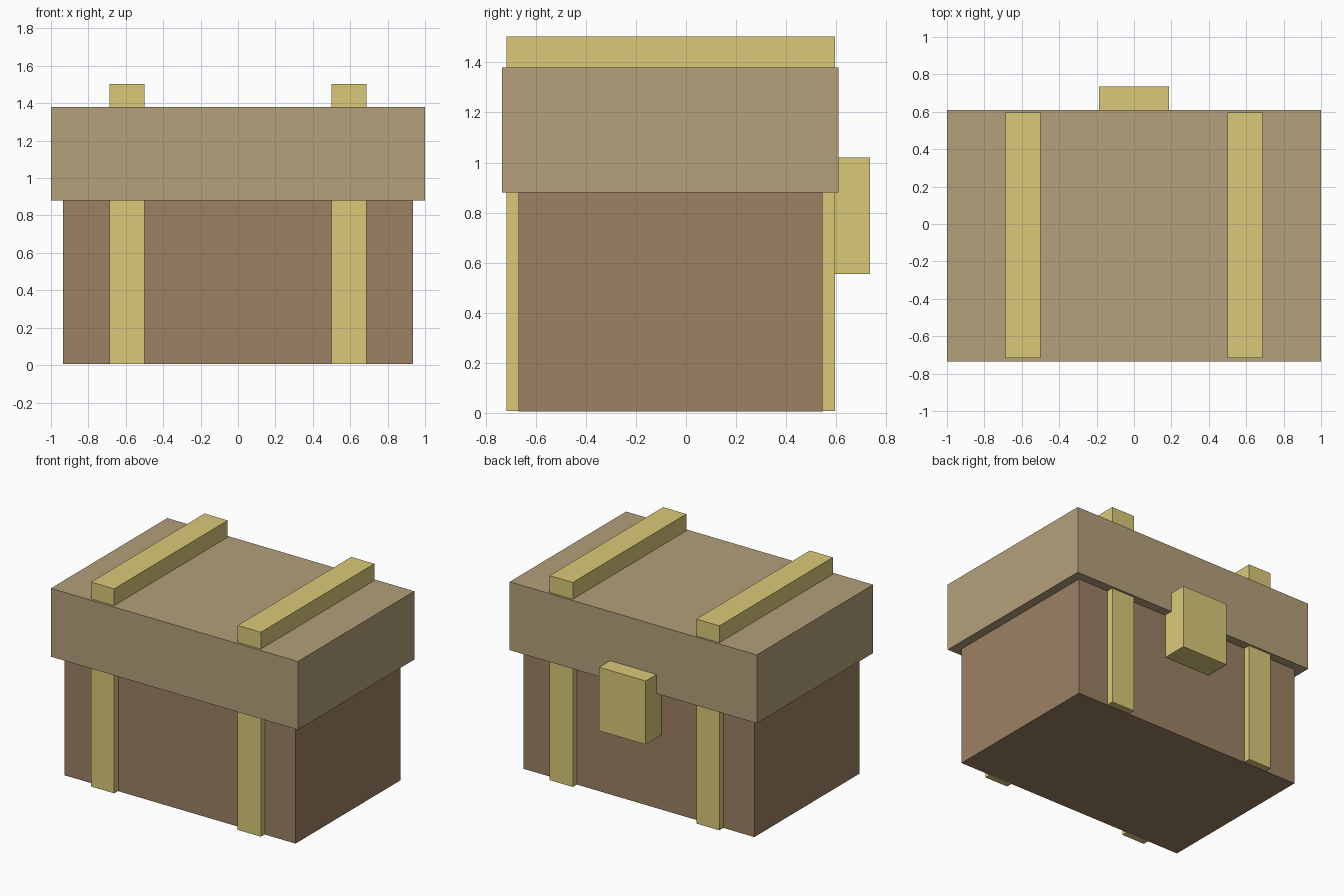
import bpy

if "Cube" in bpy.data.objects:
    bpy.data.objects.remove(bpy.data.objects["Cube"])


def material(name, rgb):
    # 8-bit sRGB to linear diffuse colour
    mat = bpy.data.materials.new(name)
    mat.diffuse_color = [((c / 255 + 0.055) / 1.055) ** 2.4 for c in rgb] + [1]
    mat.use_nodes = True
    mat.node_tree.nodes["Principled BSDF"].inputs["Base Color"].default_value = mat.diffuse_color
    return mat


def box(name, x, y, z, mat):
    # box from (min, max) spans on each axis
    spans = (x, y, z)
    bpy.ops.mesh.primitive_cube_add(size=1, location=[(a + b) / 2 for a, b in spans])
    obj = bpy.context.object
    obj.name = name
    obj.scale = [b - a for a, b in spans]
    bpy.ops.object.transform_apply(location=False, rotation=False, scale=True)
    obj.data.materials.append(mat)
    return obj


dark_wood = material("dark_wood", (156, 129, 100))
light_wood = material("light_wood", (181, 160, 122))
brass = material("brass", (218, 201, 120))

# Chest body and overhanging lid
box("chest_body", (-0.935, 0.935), (-0.67, 0.545), (0.005, 0.88), dark_wood)
box("chest_lid", (-1, 1), (-0.735, 0.61), (0.88, 1.38), light_wood)

# Two straps running through the chest, showing on every side and on top
for side, label in ((-1, "left"), (1, "right")):
    x = sorted((side * 0.5, side * 0.687))
    box(f"strap_{label}", x, (-0.717, 0.595), (0.007, 1.503), brass)

# Latch block hanging over the lid seam
box("latch", (-0.188, 0.188), (0.55, 0.735), (0.555, 1.02), brass)
